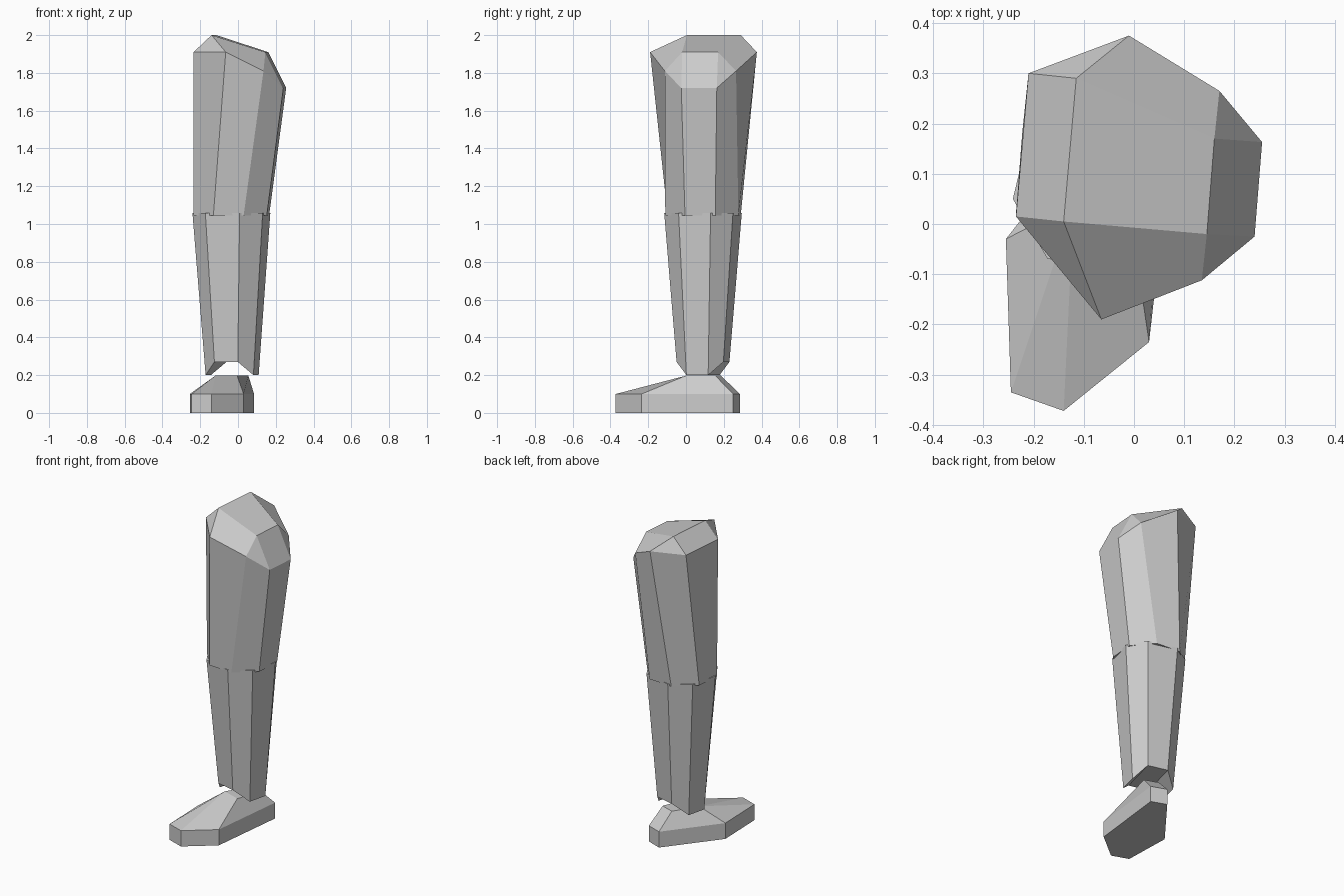
import bpy, bmesh
from math import cos, sin, radians

if "Cube" in bpy.data.objects:
    bpy.data.objects.remove(bpy.data.objects["Cube"])


def build(name, verts, faces):
    """Flat-shaded closed mesh from points and faces, normals outward."""
    bm = bmesh.new()
    vs = [bm.verts.new(v) for v in verts]
    for f in faces:
        bm.faces.new([vs[i] for i in f])
    bmesh.ops.recalc_face_normals(bm, faces=bm.faces)
    me = bpy.data.meshes.new(name)
    bm.to_mesh(me)
    bm.free()
    ob = bpy.data.objects.new(name, me)
    bpy.context.collection.objects.link(ob)
    return ob


def ring(cx, cy, r, angles, heights):
    return [(cx + r * cos(radians(a)), cy + r * sin(radians(a)), z)
            for a, z in zip(angles, heights)]


def bridge(n, a=0, b=None):
    """Quads joining two consecutive loops of n points."""
    b = n if b is None else b
    return [(a + i, a + (i + 1) % n, b + (i + 1) % n, b + i) for i in range(n)]


# Thigh: octagon at the knee, wide sloped hip, four-point chamfered crown
knee = ring(-0.035, 0.09, 0.21, [198 + 45 * i for i in range(8)], [1.045] * 8)
hip = [(-0.235, 0.015, 1.91), (-0.065, -0.19, 1.91), (0.135, -0.112, 1.81),
       (0.24, -0.025, 1.72), (0.255, 0.163, 1.72), (0.17, 0.265, 1.81),
       (-0.01, 0.375, 1.91), (-0.21, 0.30, 1.91)]
crown = [(-0.14, 0.005, 2.0), (0.145, -0.02, 1.91),
         (0.16, 0.17, 1.91), (-0.115, 0.29, 2.0)]
crown_faces = [(16, 17, 18, 19), (8, 9, 16), (9, 10, 17, 16), (10, 11, 17),
               (11, 12, 18, 17), (12, 13, 18), (13, 14, 19, 18),
               (14, 15, 19), (15, 8, 16, 19)]
build("thigh", knee + hip + crown, bridge(8) + crown_faces + [tuple(range(8))])

# Shin: uneven octagon tapering to an arched ankle opening
angles = [191, 229, 282, 322, 371, 409, 462, 502]
low, high = 0.2, 0.27
ankle = ring(-0.031, 0.09, 0.143, angles,
             [low, high, high, low, low, high, high, low])
top = ring(-0.035, 0.09, 0.21, angles, [1.058] * 8)
build("shin", ankle + top,
      bridge(8) + [tuple(range(8, 16)), (0, 1, 6, 7), (1, 2, 5, 6), (2, 3, 4, 5)])

# Foot: six-sided sole, upright rim, sloped upper to a small flat ankle top
sole = [(-0.255, -0.03), (-0.245, -0.335), (-0.14, -0.372),
        (0.03, -0.235), (0.085, 0.25), (-0.01, 0.285)]
instep = [(-0.12, 0.04, 0.197), (-0.005, 0.0, 0.197),
          (0.055, 0.155, 0.197), (-0.03, 0.185, 0.197)]
build("foot", [(x, y, z) for z in (0, 0.1) for x, y in sole] + instep,
      bridge(6) + [tuple(range(6)), (12, 13, 14, 15), (6, 7, 12),
                   (7, 8, 12), (8, 9, 13, 12), (9, 10, 14, 13),
                   (10, 11, 15, 14), (11, 6, 12, 15)])
